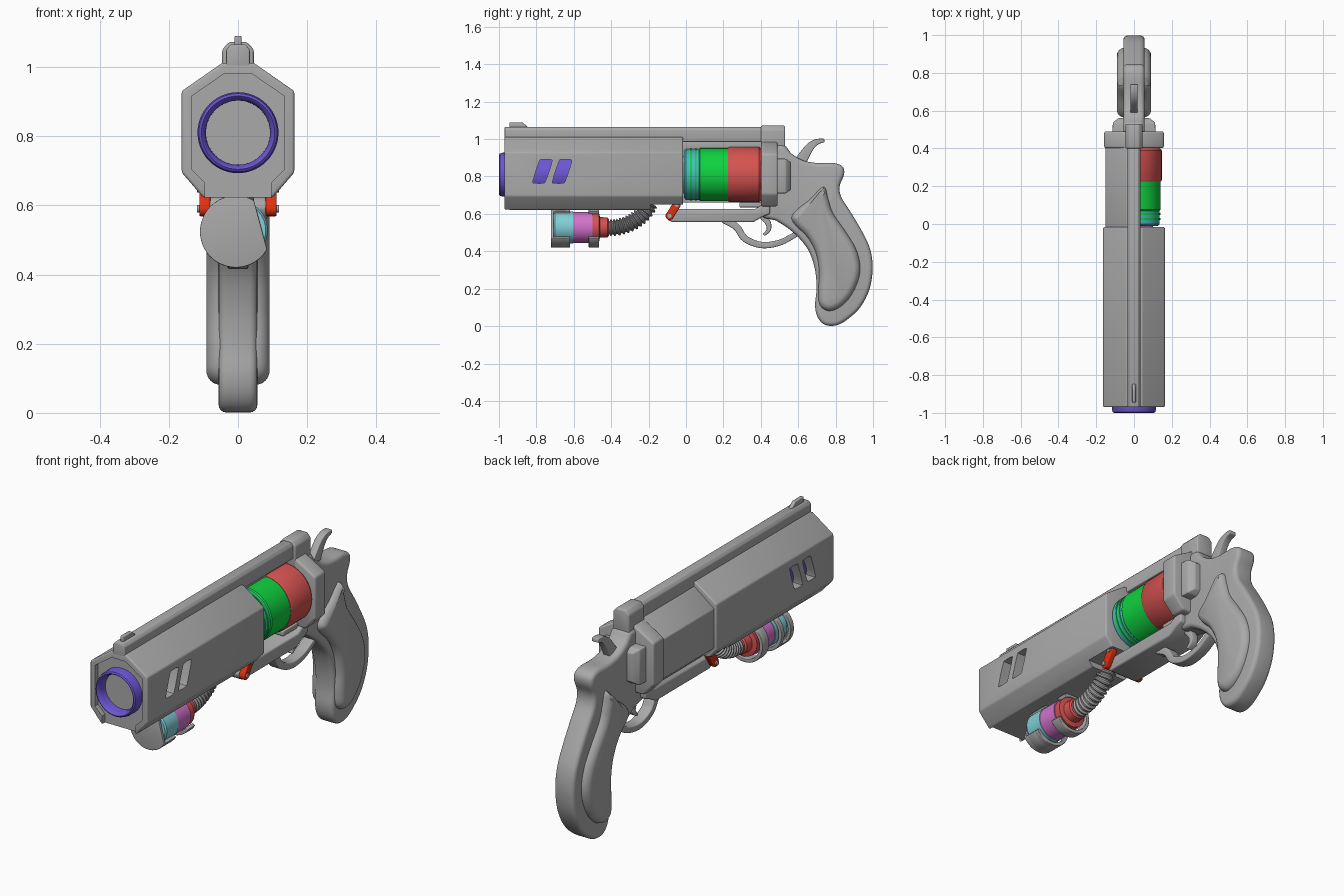
import bpy, bmesh, math
from mathutils import Vector

if "Cube" in bpy.data.objects:
    bpy.data.objects.remove(bpy.data.objects["Cube"])

def material(name, rgb):
    m = bpy.data.materials.new(name)
    m.diffuse_color = (*rgb, 1)
    m.use_nodes = True
    m.node_tree.nodes["Principled BSDF"].inputs["Base Color"].default_value = m.diffuse_color
    return m

GRAY = material("gun grey", (.40, .40, .40))
VIOLET = material("violet", (.15, .09, .65))
GREEN = material("green", (.005, .65, .05))
RED = material("soft red", (.66, .085, .08))
TEAL = material("teal", (.06, .52, .50))
CYAN = material("pale cyan", (.22, .62, .68))
PINK = material("orchid pink", (.64, .17, .60))
ORANGE = material("orange red", (.75, .03, .005))

def finish(name, bm, mat, bevel=0, segs=3, clamp=True):
    bmesh.ops.recalc_face_normals(bm, faces=bm.faces[:])
    me = bpy.data.meshes.new(name)
    bm.to_mesh(me)
    bm.free()
    ob = bpy.data.objects.new(name, me)
    bpy.context.collection.objects.link(ob)
    me.materials.append(mat)
    if bevel:
        b = ob.modifiers.new("bevel", 'BEVEL')
        b.width, b.segments, b.use_clamp_overlap = bevel, segs, clamp
        b.limit_method, b.angle_limit = 'ANGLE', math.radians(35)
    return ob

def loft(name, rings, mat, **kw):
    bm = bmesh.new()
    vs = [[bm.verts.new(p) for p in r] for r in rings]
    n = len(vs[0])
    for a, b in zip(vs, vs[1:]):
        for i in range(n):
            bm.faces.new((a[i], a[(i + 1) % n], b[(i + 1) % n], b[i]))
    bm.faces.new(vs[0])
    bm.faces.new(vs[-1])
    return finish(name, bm, mat, **kw)

def prism_x(name, pts, a, b, mat=GRAY, **kw):
    return loft(name, [[(x, p[0], p[1]) for p in pts] for x in (a, b)], mat, **kw)

def prism_y(name, pts, a, b, mat=GRAY, **kw):
    return loft(name, [[(p[0], y, p[1]) for p in pts] for y in (a, b)], mat, **kw)

def box(name, x, y, z, **kw):
    return prism_y(name, [(x[0], z[0]), (x[1], z[0]), (x[1], z[1]), (x[0], z[1])], *y, **kw)

def lathe(name, prof, mat, cx=0, cz=.81, n=56):
    ang = [2 * math.pi * i / n for i in range(n)]
    return loft(name, [[(cx + r * math.cos(t), y, cz + r * math.sin(t)) for t in ang]
                       for y, r in prof], mat)

def spline(pts, k=5, closed=True):
    P = [Vector(p) for p in pts]
    n, out = len(P), []
    for i in range(n if closed else n - 1):
        g = lambda j: P[j % n] if closed else P[max(0, min(n - 1, j))]
        a, b, c, d = g(i - 1), g(i), g(i + 1), g(i + 2)
        for s in range(k):
            t = s / k
            out.append(.5 * (2 * b + (c - a) * t + (2 * a - 5 * b + 4 * c - d) * t * t
                             + (3 * b - a - 3 * c + d) * t ** 3))
    return out if closed else out + [P[-1]]

def normals(pts, closed=False):
    n, out = len(pts), []
    for i in range(n):
        a = pts[(i - 1) % n] if closed else pts[max(i - 1, 0)]
        b = pts[(i + 1) % n] if closed else pts[min(i + 1, n - 1)]
        t = (b - a).normalized()
        out.append(Vector((-t.y, t.x)))
    return out

def ribbon(name, pts, w0, w1, half, **kw):
    c = spline(pts, 6, False)
    nn = normals(c)
    w = [w0 + (w1 - w0) * i / (len(c) - 1) for i in range(len(c))]
    side = [p + q * h for p, q, h in zip(c, nn, w)]
    back = [p - q * h for p, q, h in zip(c, nn, w)]
    return prism_x(name, side + back[::-1], -half, half, **kw)

def mirrored(pts):
    return pts + [(-x, z) for x, z in reversed(pts)]

# barrel shroud with front recess, slanted vents and rear bottom step
outer = mirrored([(.045, 1.012), (.163, .93), (.163, .695), (.1, .622)])
shroud = prism_y("barrel_shroud", outer, -.97, -.015, bevel=.008)
cutters = [prism_y("recess_cutter", mirrored([(.04, .98), (.135, .915), (.135, .705), (.095, .665), (.095, .6)]), -1.1, -.945),
           box("step_cutter", (-.3, .3), (-.19, .1), (.5, .65))]
for i in range(2):
    o = i * .105
    slot = spline([(-.818 + o, .775), (-.805 + o, .765), (-.765 + o, .765), (-.75 + o, .778), (-.718 + o, .875),
                   (-.725 + o, .89), (-.77 + o, .89), (-.785 + o, .878)], 3)
    cutters.append(prism_x(f"vent_cutter_{i}", slot, -.3, .3))
for c in cutters:
    c.hide_render = True
    m = shroud.modifiers.new("cut", 'BOOLEAN')
    m.operation, m.object, m.solver = 'DIFFERENCE', c, 'EXACT'
lathe("barrel", [(-.6, .001), (-.6, .09), (-.975, .093), (-.995, .1), (-1, .106), (-.995, .113), (-.98, .117),
                 (-.08, .117), (-.08, .001)], VIOLET)

# top rail and sights
prism_y("top_rail", mirrored([(.022, 1.065), (.034, 1.05), (.034, .985)]), -.97, .45, bevel=.004)
prism_x("front_sight", [(-.945, 1.06), (-.945, 1.09), (-.875, 1.09), (-.84, 1.06)], -.01, .01, bevel=.004)
prism_y("rear_sight_block", mirrored([(.026, 1.072), (.046, 1.05), (.046, .94)]), .4, .53, bevel=.008)

# revolver cylinder
lathe("cylinder_hub", [(-.03, .001), (-.03, .1), (0, .1), (0, .001)], PINK)
lathe("cylinder_front", [(-.01, .001), (-.01, .125), (0, .136), (.08, .136), (.08, .001)], TEAL)
for i, y in enumerate((.022, .047)):
    lathe(f"cylinder_band_{i}", [(y, .13), (y, .139), (y + .01, .139), (y + .01, .13)], GREEN)
lathe("cylinder_middle", [(.07, .001), (.07, .136), (.076, .141), (.23, .141), (.23, .001)], GREEN)
lathe("cylinder_rear", [(.225, .001), (.225, .143), (.232, .147), (.39, .147), (.402, .138), (.402, .001)], RED)

# left side cover, recoil shield and side bosses
prism_y("left_cover", [(-.0, .988), (-.04, .988), (-.15, .905), (-.15, .705), (-.105, .66), (-.08, .66), (-.08, .8), (0, .94)],
        -.02, .42, bevel=.005)
prism_y("recoil_shield", mirrored([(.045, .985), (.158, .92), (.158, .705), (.1, .64)]), .402, .49, bevel=.01)
loft("shield_boss", [[(sx * w, y, z) for sx, z in ((-1, lo), (1, lo), (1, hi), (-1, hi))]
                     for y, w, lo, hi in ((.45, .116, .71, .895), (.535, .112, .71, .895), (.56, .085, .73, .875))],
     GRAY, bevel=.006)
box("ejector_tab", (-.06, .06), (.285, .42), (.635, .662), bevel=.005)

# lower frame bar
prism_x("lower_frame", [(-.11, .595), (-.1, .57), (-.075, .556), (.36, .556), (.41, .585), (.45, .6), (.45, .66),
                        (.4, .645), (.37, .626), (-.04, .626), (-.09, .622)], -.085, .085, bevel=.01)

# rear frame and grip core
back = spline([(.56, .925), (.62, .888), (.70, .872), (.79, .872), (.838, .852), (.845, .81), (.822, .75), (.83, .69),
               (.88, .61), (.945, .5), (.985, .41), (.998, .31), (.982, .2), (.935, .105), (.875, .045), (.81, .006),
               (.745, .006), (.705, .045), (.69, .11), (.698, .2), (.69, .3), (.66, .395), (.61, .465), (.55, .52),
               (.48, .565)], 4, False)
prism_x("grip_frame", [(.405, .58), (.405, .97), (.53, .97)] + back, -.056, .056, bevel=.022, segs=4, clamp=False)

# swollen grip panels on both sides
outline = spline([(.735, .745), (.66, .675), (.585, .615), (.565, .575), (.59, .535), (.65, .475), (.695, .39), (.712, .29),
                  (.708, .19), (.715, .115), (.76, .082), (.82, .1), (.88, .16), (.922, .25), (.93, .33), (.905, .42),
                  (.85, .51), (.785, .605), (.76, .68)], 5)
nn = normals(outline, True)
for s, side in ((1, "right"), (-1, "left")):
    loft(f"grip_panel_{side}", [[(s * x, *(p + q * d)) for p, q in zip(outline, nn)]
                                for d, x in ((0, .04), (0, .058), (.004, .07), (.012, .08), (.022, .087), (.034, .091))], GRAY)

# trigger guard, trigger and hammer
ribbon("trigger_guard", [(.2, .572), (.27, .53), (.315, .468), (.4, .434), (.49, .443), (.56, .475), (.63, .52)],
       .02, .014, .03, bevel=.006)
ribbon("trigger", [(.4, .6), (.437, .555), (.442, .515), (.415, .488)], .02, .007, .018, bevel=.004)
ribbon("hammer", [(.6, .86), (.63, .91), (.665, .96), (.7, .985), (.74, .993)], .035, .009, .019, bevel=.004)

# orange latch levers with grey pivots
for s, side in ((1, "right"), (-1, "left")):
    cap = []
    for (cy, cz), a0 in (((-.05, .648), -20), ((-.088, .59), 160)):
        cap += [(cy + .022 * math.cos(math.radians(a0 - 30 + 30 * i)),
                 cz + .022 * math.sin(math.radians(a0 - 30 + 30 * i))) for i in range(7)]
    prism_x(f"latch_{side}", cap, s * .08, s * .112, ORANGE, bevel=.004)
    ring = [(math.cos(i * math.pi / 8), math.sin(i * math.pi / 8)) for i in range(16)]
    for j, (cy, cz) in enumerate(((-.05, .648), (-.088, .59))):
        prism_x(f"latch_pivot_{side}_{j}", [(cy + .011 * c, cz + .011 * d) for c, d in ring], s * .08, s * .119)

# canister under the barrel
lathe("canister_front", [(-.708, .001), (-.708, .08), (-.7, .086), (-.605, .086), (-.605, .001)], CYAN, cz=.528)
lathe("canister_middle", [(-.61, .001), (-.61, .083), (-.5, .083), (-.5, .001)], PINK, cz=.528)
lathe("canister_neck", [(-.505, .001), (-.505, .078), (-.465, .078), (-.46, .055), (-.42, .053), (-.413, .045), (-.413, .001)],
      RED, cz=.528)

def arc(r, a, b, n=28):
    return [(-.006 + r * math.cos(math.radians(a + (b - a) * i / n)),
             .524 + r * math.sin(math.radians(a + (b - a) * i / n))) for i in range(n + 1)]

# canister clips, open towards the right
prism_y("clip_end_plate", arc(.104, 60, 330), -.722, -.708, bevel=.003)
for i, (a, b, y0, y1) in enumerate(((60, 330, -.715, -.695), (60, 330, -.645, -.62), (215, 330, -.7, -.64),
                                    (60, 130, -.7, -.64), (60, 330, -.52, -.465))):
    prism_y(f"canister_clip_{i}", arc(.104, a, b) + arc(.086, b, a), y0, y1, bevel=.003)

# ribbed hose
path = spline([(-.42, .527), (-.36, .53), (-.29, .555), (-.23, .6), (-.19, .66)], 14, False)
rings = []
for i, (p, q) in enumerate(zip(path, normals(path))):
    r = (.036, .046, .046, .036)[i % 4]
    rings.append([(r * math.cos(t), p.x + q.x * r * math.sin(t), p.y + q.y * r * math.sin(t))
                  for t in (2 * math.pi * k / 24 for k in range(24))])
loft("hose", rings, GRAY)

# bake modifiers, then smooth shading with sharp edges kept
dg = bpy.context.evaluated_depsgraph_get()
baked = [(o, bpy.data.meshes.new_from_object(o.evaluated_get(dg))) for o in bpy.data.objects if not o.hide_render]
for o, me in baked:
    o.modifiers.clear()
    o.data = me
    me.shade_smooth()
    me.set_sharp_from_angle(angle=math.radians(32))
for c in cutters:
    bpy.data.objects.remove(c)
